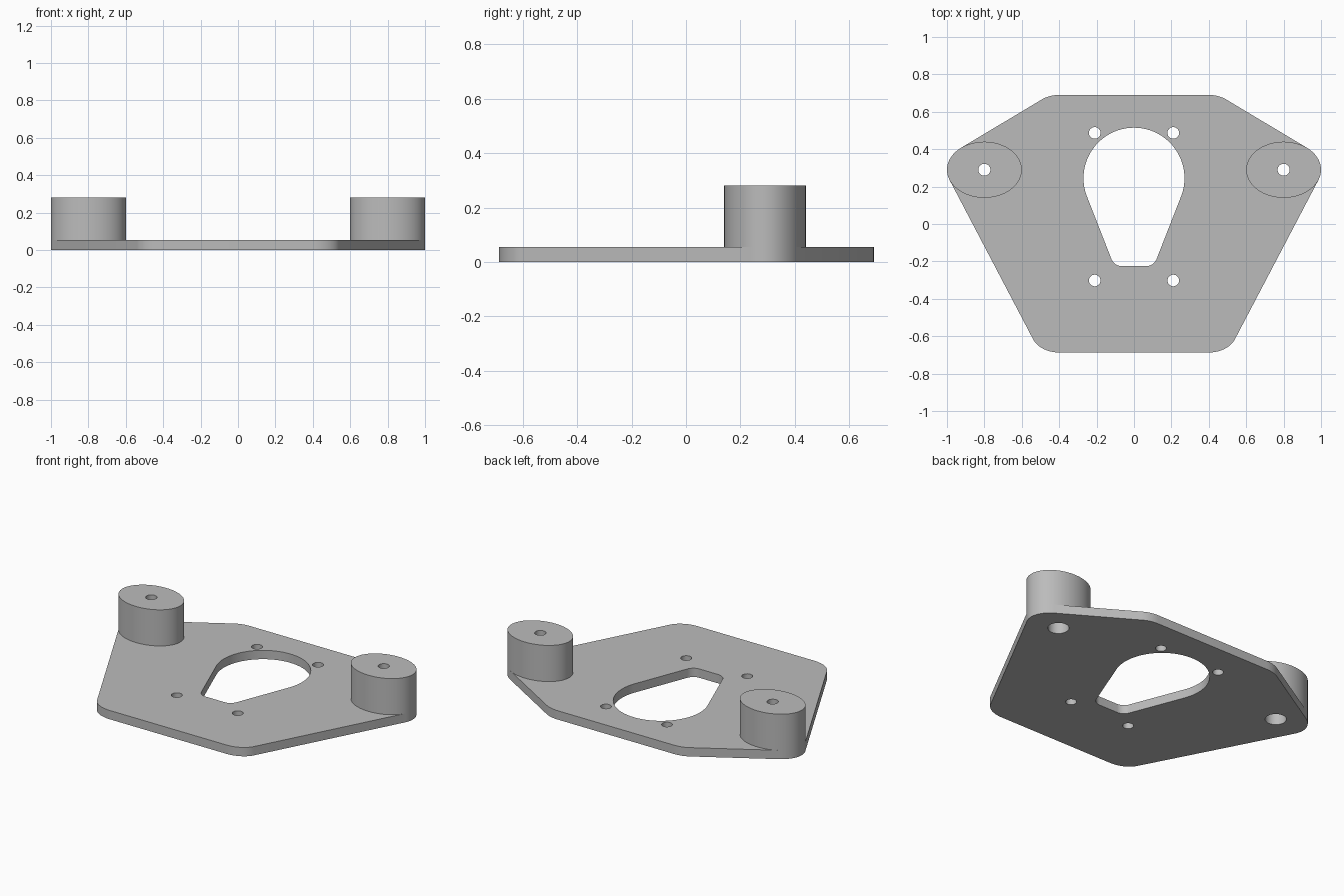
import bpy, bmesh, math
from mathutils import Vector
from mathutils.geometry import convex_hull_2d

if "Cube" in bpy.data.objects:
    bpy.data.objects.remove(bpy.data.objects["Cube"])

SEG = 72
PLATE_T, POST_TOP, STEP_Z = 0.055, 0.28, 0.20
POST_X, POST_Y, POST_RX, POST_RY = 0.8, 0.29, 0.2, 0.15
BORE_R, HOLE_R = 0.06, 0.032

grey = bpy.data.materials.new("light_grey")
grey.diffuse_color = (0.5, 0.5, 0.5, 1)
grey.use_nodes = True
grey.node_tree.nodes["Principled BSDF"].inputs["Base Color"].default_value = grey.diffuse_color


def ellipse(cx, cy, rx, ry=None):
    ry = ry or rx
    return [Vector((cx + rx * math.cos(2 * math.pi * i / SEG),
                    cy + ry * math.sin(2 * math.pi * i / SEG))) for i in range(SEG)]


def hull(*loops):
    pts = [p for loop in loops for p in loop]
    return [pts[i] for i in convex_hull_2d(pts)]


def finish(ob):
    bpy.ops.object.select_all(action='DESELECT')
    ob.select_set(True)
    bpy.context.view_layer.objects.active = ob
    if ob.type == 'CURVE':
        bpy.ops.object.convert(target='MESH')
        ob = bpy.context.object
    bm = bmesh.new()
    bm.from_mesh(ob.data)
    bmesh.ops.remove_doubles(bm, verts=bm.verts, dist=0.0002)
    bmesh.ops.recalc_face_normals(bm, faces=bm.faces)
    bm.to_mesh(ob.data)
    bm.free()
    ob.data.materials.clear()
    ob.data.materials.append(grey)
    bpy.ops.object.shade_smooth_by_angle(angle=math.radians(30))


# Plate: rounded hexagonal outline with a teardrop window and screw holes
outline = hull(*[ellipse(s * 0.4, y, 0.15, 0.112) for s in (-1, 1) for y in (-0.575, 0.578)],
               *[ellipse(s * POST_X, POST_Y, POST_RX, POST_RY) for s in (-1, 1)])
window = hull(ellipse(0, 0.245, 0.27), ellipse(-0.065, -0.165, 0.06), ellipse(0.065, -0.165, 0.06))
loops = [outline, window]
for s in (-1, 1):
    loops += [ellipse(s * 0.21, 0.487, 0.031), ellipse(s * 0.21, -0.302, 0.031),
              ellipse(s * POST_X, POST_Y, BORE_R)]

curve = bpy.data.curves.new("plate", 'CURVE')
curve.dimensions = '2D'
curve.fill_mode = 'BOTH'
curve.extrude = PLATE_T / 2
for loop in loops:
    sp = curve.splines.new('POLY')
    sp.points.add(len(loop) - 1)
    for pt, p in zip(sp.points, loop):
        pt.co = (p.x, p.y, PLATE_T / 2 * 0, 1)
    sp.use_cyclic_u = True
plate = bpy.data.objects.new("plate", curve)
plate.location.z = PLATE_T / 2
bpy.context.collection.objects.link(plate)
finish(plate)

# Oval posts: outer wall, top face, narrow hole, step and wide bore from below
PROFILE = [(POST_RX, POST_RY, PLATE_T), (POST_RX, POST_RY, POST_TOP),
           (HOLE_R, HOLE_R, POST_TOP), (HOLE_R, HOLE_R, STEP_Z),
           (BORE_R, BORE_R, STEP_Z), (BORE_R, BORE_R, PLATE_T)]
for side, s in (("left", -1), ("right", 1)):
    bm = bmesh.new()
    rings = [[bm.verts.new((p.x, p.y, z)) for p in ellipse(s * POST_X, POST_Y, rx, ry)]
             for rx, ry, z in PROFILE]
    for a, b in zip(rings, rings[1:] + rings[:1]):
        for i in range(SEG):
            j = (i + 1) % SEG
            bm.faces.new((a[i], a[j], b[j], b[i]))
    me = bpy.data.meshes.new(side + "_post")
    bm.to_mesh(me)
    bm.free()
    post = bpy.data.objects.new(side + "_post", me)
    bpy.context.collection.objects.link(post)
    finish(post)
